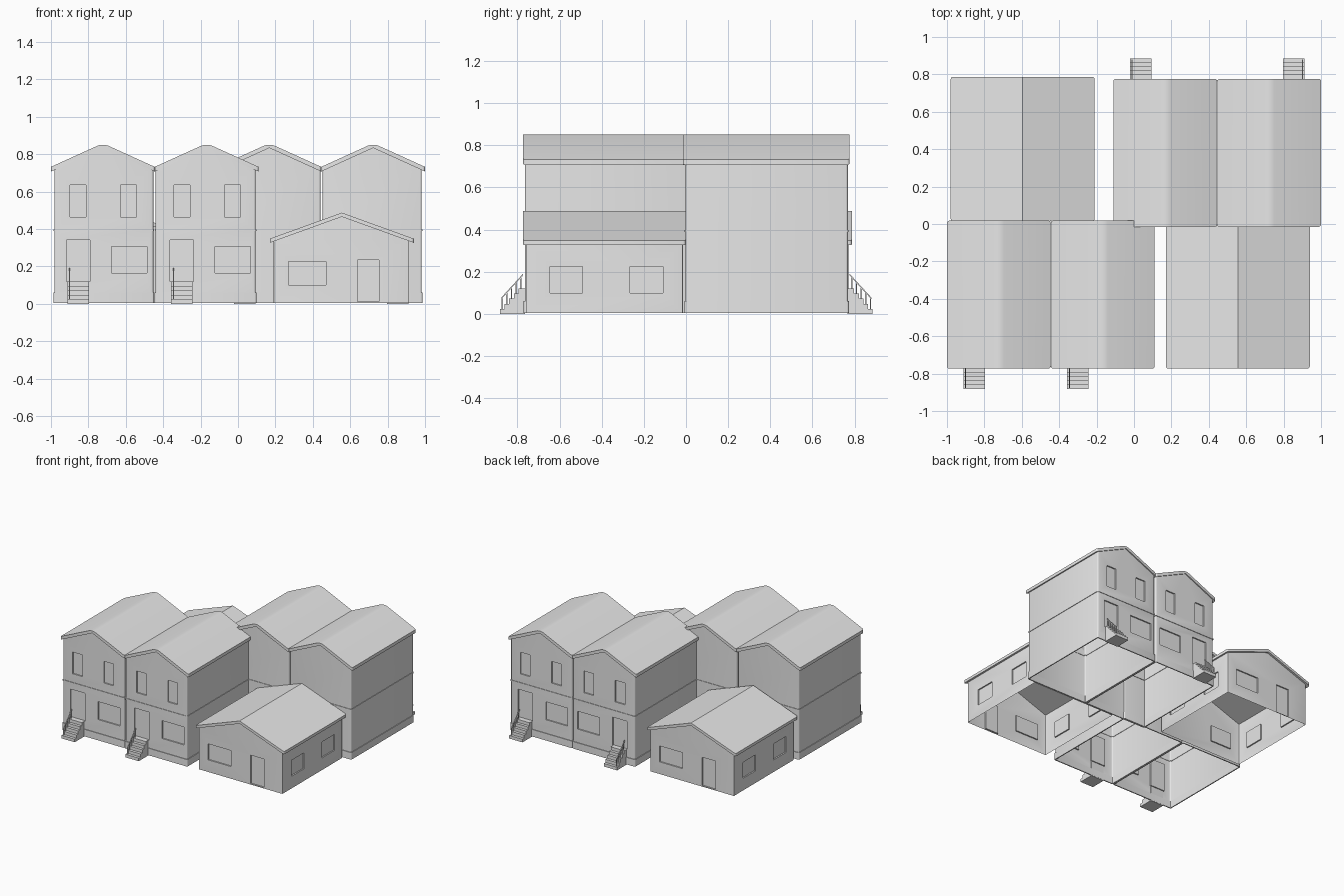
import bpy, bmesh, math
from mathutils import Matrix

cube = bpy.data.objects.get("Cube")
if cube:
    bpy.data.objects.remove(cube, do_unlink=True)

grey = bpy.data.materials.new("plain_grey")
grey.use_nodes = True
colour = (0.8, 0.8, 0.8, 1)
grey.diffuse_color = colour
grey.node_tree.nodes["Principled BSDF"].inputs["Base Color"].default_value = colour

parts = []


def add_prism(bm, pts, y0, y1):
    """Extrude an xz outline along y."""
    a = [bm.verts.new((x, y0, z)) for x, z in pts]
    b = [bm.verts.new((x, y1, z)) for x, z in pts]
    n = len(pts)
    bm.faces.new(a)
    bm.faces.new(b[::-1])
    for i in range(n):
        j = (i + 1) % n
        bm.faces.new((a[j], a[i], b[i], b[j]))


def add_box(bm, x0, x1, y0, y1, z0, z1):
    add_prism(bm, [(x0, z0), (x1, z0), (x1, z1), (x0, z1)], y0, y1)


def to_object(bm, name):
    bmesh.ops.recalc_face_normals(bm, faces=bm.faces)
    mesh = bpy.data.meshes.new(name)
    bm.to_mesh(mesh)
    bm.free()
    ob = bpy.data.objects.new(name, mesh)
    bpy.context.scene.collection.objects.link(ob)
    return ob


def finish(ob, place):
    ob.data.transform(place)
    ob.data.materials.clear()
    ob.data.materials.append(grey)
    parts.append(ob)


def round_corners(bm, radius):
    edges = [e for e in bm.edges
             if abs((e.verts[0].co - e.verts[1].co).normalized().z) > 0.99]
    bmesh.ops.bevel(bm, geom=edges, offset=radius, segments=3, profile=0.5, affect='EDGES')


def bake(ob):
    """Apply the modifiers of an object."""
    graph = bpy.context.evaluated_depsgraph_get()
    mesh = bpy.data.meshes.new_from_object(ob.evaluated_get(graph))
    ob.modifiers.clear()
    ob.data = mesh


def shell(name, place, pts, y0, y1, openings=(), corner=0.01, thickness=0):
    """Hollow walls without floor or flat top, with recessed openings."""
    bm = bmesh.new()
    add_prism(bm, pts, y0, y1)
    bmesh.ops.recalc_face_normals(bm, faces=bm.faces)
    round_corners(bm, corner)
    ob = to_object(bm, name)
    if openings:
        cut = bmesh.new()
        for o in openings:
            add_box(cut, *o)
        cutter = to_object(cut, name + "_cutter")
        cutter.hide_render = True
        mod = ob.modifiers.new("openings", 'BOOLEAN')
        mod.operation, mod.solver, mod.object = 'DIFFERENCE', 'EXACT', cutter
        bake(ob)
        bpy.data.objects.remove(cutter, do_unlink=True)
    bm = bmesh.new()
    bm.from_mesh(ob.data)
    zs = [v.co.z for v in bm.verts]
    ends = (min(zs), max(zs))
    flat = [f for f in bm.faces if abs(f.normal.z) > 0.99
            and min(abs(f.calc_center_median().z - z) for z in ends) < 0.001]
    bmesh.ops.delete(bm, geom=flat, context='FACES')
    bm.to_mesh(ob.data)
    bm.free()
    if thickness:
        mod = ob.modifiers.new("thickness", 'SOLIDIFY')
        mod.thickness, mod.offset = thickness, -1
        bake(ob)
    finish(ob, place)


def rect(x0, x1, z0, z1):
    return [(x0, z0), (x1, z0), (x1, z1), (x0, z1)]


def gable_roof(name, place, x0, x1, y0, y1, eave, ridge, thick, soft):
    xm = (x0 + x1) / 2
    bm = bmesh.new()
    add_prism(bm, [(x0, eave - thick), (xm, ridge - thick), (x1, eave - thick),
                   (x1, eave), (xm, ridge), (x0, eave)], y0, y1)
    bmesh.ops.recalc_face_normals(bm, faces=bm.faces)
    round_corners(bm, 0.012)
    if soft:
        top = [e for e in bm.edges if all(v.co.z > ridge - 0.001 for v in e.verts)]
        bmesh.ops.bevel(bm, geom=top, offset=soft, segments=3, profile=0.5, affect='EDGES')
    finish(to_object(bm, name), place)


def gable_wall(x0, x1, z0, rx0, rx1, eave, ridge, sink):
    """Gable outline whose top lies inside the roof slab."""
    xm = (rx0 + rx1) / 2
    slope = (ridge - eave) / (rx1 - xm)
    top = lambda x: ridge - sink - slope * abs(x - xm)
    return [(x0, z0), (x1, z0), (x1, top(x1)), (xm, top(xm)), (x0, top(x0))]


def stairs(name, place, x0, x1, rail_x, front):
    steps, run, rise = 5, 0.022, 0.024
    low = front - steps * run
    pts = [(low, 0.0)]
    for i in range(steps):
        pts += [(low + i * run, (i + 1) * rise), (low + (i + 1) * run, (i + 1) * rise)]
    pts += [(front + 0.01, steps * rise), (front + 0.01, 0.0)]
    bm = bmesh.new()
    add_prism(bm, pts, -x1, -x0)
    # the flight is drawn sideways, then turned to climb towards the wall
    bmesh.ops.transform(bm, matrix=Matrix.Rotation(math.pi / 2, 4, 'Z'), verts=bm.verts)
    bmesh.ops.transform(bm, verts=bm.verts, matrix=Matrix.Translation(
        ((x0 + x1) / 2 - sum(v.co.x for v in bm.verts) / len(bm.verts), 0, 0)))
    finish(to_object(bm, name), place)
    # handrail with one baluster per step
    bm = bmesh.new()
    t = 0.003
    for i in range(steps):
        y, z = low + (i + 0.5) * run, (i + 1) * rise
        add_box(bm, rail_x - t, rail_x + t, y - t, y + t, z, z + 0.05)
    y0, y1 = low + 0.3 * run, front
    z0, z1 = 0.07, 0.07 + (y1 - y0) * rise / run
    ends = [[bm.verts.new((rail_x + dx, y, z + dz))
             for dx, dz in ((-t, 0), (t, 0), (t, 0.008), (-t, 0.008))]
            for y, z in ((y0, z0), (y1, z1))]
    bm.faces.new(ends[0])
    bm.faces.new(ends[1])
    for i in range(4):
        j = (i + 1) % 4
        bm.faces.new((ends[0][i], ends[0][j], ends[1][j], ends[1][i]))
    finish(to_object(bm, name + "_handrail"), place)


def town_house(name, place, rx0, rx1, x0, x1, flip):
    """One narrow two-storey house with its door at either end."""
    y0, y1, mid = -0.765, 0.005, (rx0 + rx1) / 2
    d = 0.01

    def span(a, b):
        return (mid - b, mid - a) if flip else (mid + a, mid + b)

    def hole(a, b, z0, z1):
        return (*span(a, b), y0 - 0.05, y0 + d, z0, z1)

    shell(name + "_plinth", place, rect(x0 - 0.005, x1 + 0.005, 0.005, 0.06),
          y0 - 0.005, y1 + 0.005, thickness=0.008)
    shell(name + "_lower_storey", place, rect(x0, x1, 0.03, 0.395), y0, y1,
          [hole(-0.195, -0.07, 0.12, 0.34), hole(0.045, 0.235, 0.165, 0.305)])
    shell(name + "_storey_band", place, rect(x0 - 0.004, x1 + 0.004, 0.388, 0.398),
          y0 - 0.004, y1 + 0.004, thickness=0.007)
    shell(name + "_upper_storey", place,
          gable_wall(x0, x1, 0.395, rx0, rx1, 0.732, 0.858, 0.012), y0, y1,
          [hole(-0.175, -0.09, 0.465, 0.635), hole(0.095, 0.18, 0.465, 0.635)])
    gable_roof(name + "_roof", place, rx0, rx1, -0.773, 0.018, 0.732, 0.858, 0.025, 0.03)
    s0, s1 = span(-0.19, -0.075)
    stairs(name + "_stairs", place, s0, s1, s1 - 0.012 if flip else s0 + 0.012, y0 - 0.008)


def bungalow(name, place):
    x0, x1, y0, y1, d = 0.19, 0.915, -0.757, -0.015, 0.01
    rx0, rx1 = 0.17, 0.94
    holes = [(0.27, 0.47, y0 - 0.05, y0 + d, 0.10, 0.225),
             (0.64, 0.755, y0 - 0.05, y0 + d, 0.012, 0.235),
             (0.65, 0.83, y1 - d, y1 + 0.05, 0.10, 0.225)]
    for a, b in ((-0.645, -0.49), (-0.265, -0.11)):
        holes += [(x1 - d, x1 + 0.05, a, b, 0.10, 0.225),
                  (x0 - 0.05, x0 + d, a, b, 0.10, 0.225)]
    shell(name + "_walls", place,
          gable_wall(x0, x1, 0.005, rx0, rx1, 0.348, 0.487, 0.012), y0, y1, holes, 0.004)
    gable_roof(name + "_roof", place, rx0, rx1, -0.773, -0.002, 0.348, 0.487, 0.022, 0)


# front row, then the same buildings turned round for the back row
turn = Matrix.Rotation(math.pi, 4, 'Z')
for side, place, shift, flip in (
        ("front", Matrix.Identity(4), Matrix.Identity(4), False),
        ("back", Matrix.Translation((0, 0.003, 0)) @ turn,
         Matrix.Translation((-0.04, 0.014, 0)) @ turn, True)):
    town_house(side + "_outer_house", place, -1.0, -0.445, -0.982, -0.453, False)
    town_house(side + "_inner_house", place, -0.445, 0.11, -0.441, 0.094, flip)
    bungalow(side + "_bungalow", shift)

# soft shading on rounded corners and ridges, sharp elsewhere
bpy.ops.object.select_all(action='DESELECT')
for ob in parts:
    ob.select_set(True)
bpy.context.view_layer.objects.active = parts[0]
bpy.ops.object.shade_smooth_by_angle(angle=math.radians(32))
